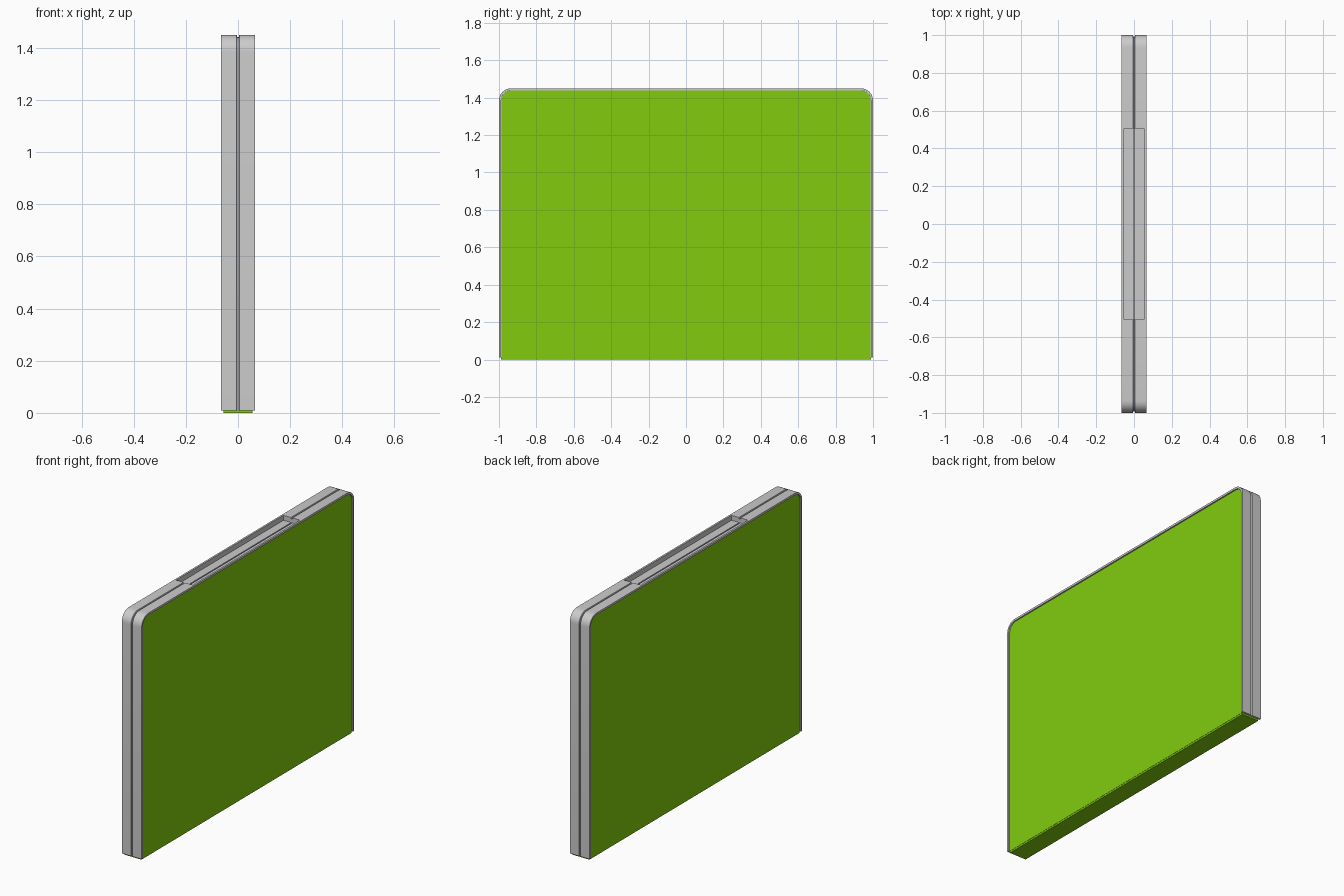
import bpy, bmesh, math

if "Cube" in bpy.data.objects:
    bpy.data.objects.remove(bpy.data.objects["Cube"])

HALF_Y, TOP, BOTTOM, RADIUS = 1.0, 1.45, 0.01, 0.065

green = bpy.data.materials.new("green")
green.diffuse_color = (0.22, 0.6, 0.004, 1)
green.use_nodes = True
green.node_tree.nodes["Principled BSDF"].inputs["Base Color"].default_value = green.diffuse_color


def outline(inset, bottom=BOTTOM, steps=8):
    """Rounded-top outline in (y, z), open along the bottom edge."""
    y, z, r = HALF_Y - inset, TOP - inset, RADIUS - inset
    pts = [(y, bottom)]
    for side in (0, 1):
        cy = (y - r) * (1 - 2 * side)
        for i in range(steps + 1):
            a = math.pi / 2 * (side + i / steps)
            pts.append((cy + r * math.cos(a), z - r + r * math.sin(a)))
    return pts + [(-y, bottom)]


def loft(name, sections, material=None):
    """Solid through (x, inset) sections, capped at the ends and underneath."""
    bm = bmesh.new()
    rows = [[bm.verts.new((x, y, z)) for y, z in outline(inset)] for x, inset in sections]
    for a, b in zip(rows, rows[1:]):
        for i in range(len(a) - 1):
            bm.faces.new((a[i], a[i + 1], b[i + 1], b[i]))
    bm.faces.new(rows[0])
    bm.faces.new(rows[-1])
    bm.faces.new([r[0] for r in rows] + [r[-1] for r in reversed(rows)])
    return finish(name, bm, material)


def box(name, size, centre, material=None):
    bm = bmesh.new()
    bmesh.ops.create_cube(bm, size=1)
    bmesh.ops.scale(bm, vec=size, verts=bm.verts)
    bmesh.ops.translate(bm, vec=centre, verts=bm.verts)
    return finish(name, bm, material)


def finish(name, bm, material):
    bmesh.ops.recalc_face_normals(bm, faces=bm.faces)
    mesh = bpy.data.meshes.new(name)
    bm.to_mesh(mesh)
    bm.free()
    obj = bpy.data.objects.new(name, mesh)
    bpy.context.collection.objects.link(obj)
    if material:
        mesh.materials.append(material)
    return obj


def activate(obj):
    bpy.ops.object.select_all(action='DESELECT')
    obj.select_set(True)
    bpy.context.view_layer.objects.active = obj


def cut(obj, cutter):
    cutter.hide_render = True
    activate(obj)
    mod = obj.modifiers.new("cut", 'BOOLEAN')
    mod.object, mod.operation, mod.solver = cutter, 'DIFFERENCE', 'EXACT'
    bpy.ops.object.modifier_apply(modifier=mod.name)
    bpy.data.objects.remove(cutter)


# Grey casing: side pockets, raised rims and a seam groove round the middle
half = [(0.056, 0.012), (0.065, 0.012), (0.065, 0.0), (0.005, 0.0), (0.003, 0.009)]
casing = loft("casing", half + [(-x, inset) for x, inset in reversed(half)])

# Recess in the top, with the seam carried along its floor
cut(casing, box("recess_cutter", (0.108, 1.01, 0.06), (0, 0, TOP)))
cut(casing, box("seam_cutter", (0.007, 1.01, 0.06), (0, 0, TOP - 0.008)))
activate(casing)
bpy.ops.object.shade_smooth_by_angle(angle=math.radians(30))

# Green panels set into both side pockets
for side, name in ((1, "right_panel"), (-1, "left_panel")):
    loft(name, [(side * 0.0555, 0.0125), (side * 0.0575, 0.0125)], green)

# Green strip underneath
box("bottom_strip", (0.112, 1.976, 0.014), (0, 0, 0.007), green)
